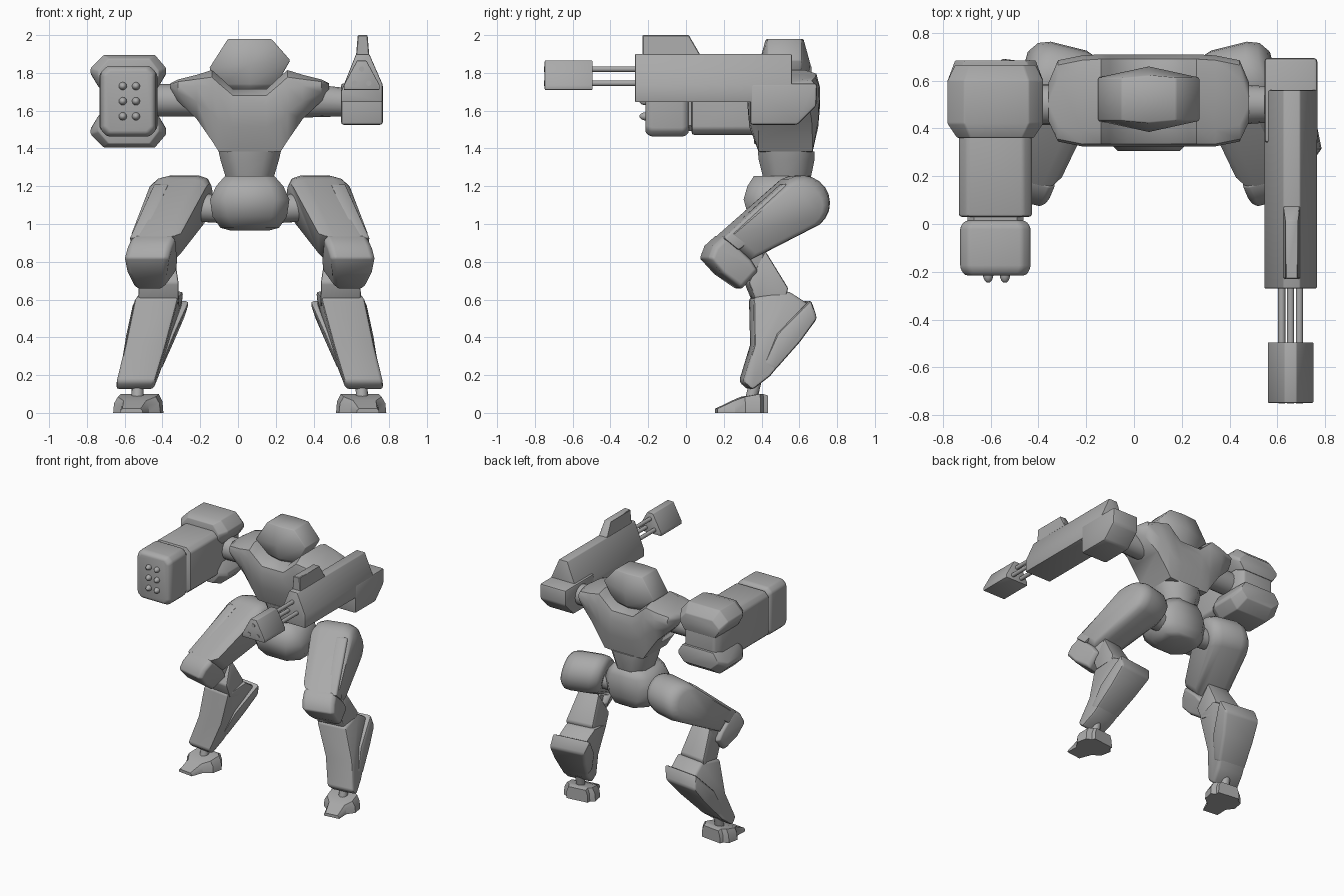
import bpy, bmesh, math
from mathutils import Vector

cube = bpy.data.objects.get("Cube")
if cube:
    bpy.data.objects.remove(cube, do_unlink=True)

C = 0.062                    # x of the body's mirror plane
grey = bpy.data.materials.new("plain grey")
grey.use_nodes = True
grey.diffuse_color = (0.4, 0.4, 0.4, 1)
grey.node_tree.nodes["Principled BSDF"].inputs["Base Color"].default_value = (0.4, 0.4, 0.4, 1)


def loft(name, rings, bevel=0.0, segs=2, smooth=35):
    """Skin a list of equal-length rings, cap the ends, round the hard edges."""
    bm = bmesh.new()
    vs = [[bm.verts.new(p) for p in ring] for ring in rings]
    n = len(vs[0])
    for a, b in zip(vs, vs[1:]):
        for i in range(n):
            j = (i + 1) % n
            bm.faces.new((a[i], a[j], b[j], b[i]))
    bm.faces.new(vs[0])
    bm.faces.new(vs[-1])
    bmesh.ops.recalc_face_normals(bm, faces=bm.faces)
    if bevel:
        sharp = [e for e in bm.edges if e.calc_face_angle(0) > math.radians(30)]
        bmesh.ops.bevel(bm, geom=sharp, offset=bevel, segments=segs, profile=0.5,
                        affect='EDGES', clamp_overlap=True)
        bmesh.ops.recalc_face_normals(bm, faces=bm.faces)
    for f in bm.faces:
        f.smooth = True
    me = bpy.data.meshes.new(name)
    bm.to_mesh(me)
    bm.free()
    me.set_sharp_from_angle(angle=math.radians(smooth))
    me.materials.append(grey)
    ob = bpy.data.objects.new(name, me)
    bpy.context.collection.objects.link(ob)
    return ob


def rod(name, a, b, r0, r1=None, n=16):
    """Round bar between two points."""
    a, b = Vector(a), Vector(b)
    r1 = r0 if r1 is None else r1
    q = (b - a).to_track_quat('Z', 'Y')
    circle = [(math.cos(t * math.tau / n), math.sin(t * math.tau / n)) for t in range(n)]
    return loft(name, [[p + q @ Vector((u * r, v * r, 0)) for u, v in circle]
                       for p, r in ((a, r0), (b, r1))])


def octagon(hu, hv, ch):
    return [(-hu, ch - hv), (ch - hu, -hv), (hu - ch, -hv), (hu, ch - hv),
            (hu, hv - ch), (hu - ch, hv), (ch - hu, hv), (-hu, hv - ch)]


def stack(name, levels):
    """Chamfered smooth body from (z, half width, front y, back y, chamfer) levels."""
    return loft(name, [[(C + u, (y0 + y1) / 2 + v, z) for u, v in octagon(h, (y1 - y0) / 2, ch)]
                       for z, h, y0, y1, ch in levels], smooth=62)


def along_y(name, section, steps, cx, cz, bevel=0.0):
    """Sweep an xz section along y with (y, x scale, z scale) steps."""
    return loft(name, [[(cx + u * sx, y, cz + v * sz) for u, v in section]
                       for y, sx, sz in steps], bevel)


FLAT = ((-1, 1), (1, 1))
CROWN = ((-1, .8), (-.82, .94), (-.5, 1), (.5, 1), (.82, .94), (1, .8))
SOFT = ((-1, .85), (-.8, 1), (.8, 1), (1, .85))


def limb(name, s, profile, centre, half, turn, slices=FLAT, bevel=0.0, smooth=40):
    """Side profile (y, z) given a width; the leg plane leans and is turned outwards."""
    ys, zs = zip(*profile)
    my, mz = (min(ys) + max(ys)) / 2, (min(zs) + max(zs)) / 2
    rings = []
    for k, f in slices:
        pts = [(my + (y - my) * f, mz + (z - mz) * f) for y, z in profile]
        rings.append([(C + s * (centre(y, z) + k * half(z)), y + turn * k * half(z), z)
                      for y, z in pts])
    return loft(name, rings, bevel, 2, smooth)


# Head: six-sided faceted block
loft("head", [[(C + u, 0.522 + v, z + tilt * u) for u, v in
               ((-a, -b), (0, -c), (a, -b), (a, b), (0, c), (-a, b))]
              for z, a, b, c, tilt in ((1.70, .07, .06, .08, 0), (1.735, .14, .08, .115, 0),
                                       (1.845, .215, .09, .137, .1), (1.98, .115, .09, .1, 0))],
     0.006, 1, 42)

# Torso: sections across the shoulders, dipped at the neck
half_torso = [(.42, 1.70, 1.745, .43, .59), (.38, 1.65, 1.765, .345, .685),
              (.28, 1.555, 1.79, .325, .705), (.20, 1.44, 1.815, .325, .71),
              (.165, 1.385, 1.785, .325, .71), (.09, 1.38, 1.715, .325, .71)]
rings = []
for side in (-1, 1):
    for off, z0, z1, y0, y1 in half_torso[::-side]:
        h = z1 - z0
        rings.append([(C + side * off, y, z) for y, z in (
            (y0 + .06, z0), (y1 - .04, z0), (y1 - .01, z0 + .4 * h), (y1, z1 - .25 * h),
            (y1 - .02, z1 - .05 * h), (y1 - .08, z1), (y0 + .07, z1), (y0 + .01, z1 - .1 * h),
            (y0, z1 - .25 * h), (y0 + .01, z0 + .4 * h))])
loft("torso", rings, smooth=45)

# Waist and pelvis
stack("waist", [(1.24, .125, .41, .66, .07), (1.34, .155, .385, .68, .08),
                (1.385, .165, .38, .68, .08)])
stack("pelvis", [(.965, .10, .42, .64, .05), (.98, .155, .38, .66, .07),
                 (1.04, .197, .33, .675, .08), (1.13, .21, .305, .68, .08),
                 (1.20, .178, .325, .675, .07), (1.255, .13, .36, .66, .05)])

# Legs
arc = [(.597 + .147 * math.cos(math.radians(t)), 1.11 + .147 * math.sin(math.radians(t)))
       for t in range(-50, 121, 17)]
for s, tag in ((1, "left"), (-1, "right")):
    thigh_x = lambda y, z: .714 - .255 * y - .17 * z
    calf_x = lambda y, z: .673 - .10 * y - .24 * z
    rod(tag + "_hip_joint", (C + s * .15, .55, 1.08), (C + s * .32, .57, 1.09), .075)
    limb(tag + "_thigh", s, arc + [(.17, .93), (.31, .80)], thigh_x,
         lambda z: .12 + min(.03, max(0, z - .88) * .15), .25, CROWN, smooth=50)
    limb(tag + "_thigh_plate", s, [(.19, .925), (.51, 1.215), (.60, 1.18), (.58, 1.10), (.27, .86)],
         lambda y, z: thigh_x(y, z) + .09, lambda z: .04, .25, FLAT, .012)
    limb(tag + "_knee", s, [(.18, .94), (.12, .885), (.095, .82), (.17, .735), (.28, .655),
                            (.36, .75), (.32, .81)], thigh_x,
         lambda z: .075 + min(.043, max(0, z - .65) * .35), .25, SOFT, .01)
    rod(tag + "_knee_joint", (C + s * .42, .34, .79), (C + s * .57, .38, .79), .055)
    limb(tag + "_upper_shin", s, [(.32, .69), (.41, .86), (.53, .66), (.50, .55), (.365, .58)],
         lambda y, z: .482, lambda z: .08 if z > .75 else .107, .12, FLAT, .012)
    limb(tag + "_calf", s, [(.345, .61), (.35, .36), (.29, .165), (.34, .12), (.435, .195),
                            (.62, .42), (.66, .56), (.53, .645)],
         calf_x, lambda z: .10 + max(0, z - .1) * .03, .12, FLAT, .018)
    limb(tag + "_calf_shell", s, [(.60, .555), (.645, .6), (.68, .50), (.59, .375), (.46, .225),
                                  (.40, .26), (.47, .42)],
         calf_x, lambda z: .105 + max(0, z - .22) * .12, .12, FLAT, .018)
    rod(tag + "_ankle", (C + s * .595, .34, .05), (C + s * .59, .38, .22), .032)
    # Foot: narrow toe, wide middle, short heel
    loft(tag + "_foot", [[(C + s * (.592 + .2 * (.33 - y)) + u, y + s * .12 * u, z) for u, z in
                          ((-w, 0), (w, 0), (w * .96, top * .6), (w * .8, top),
                           (-w * .8, top), (-w * .96, top * .6))]
                         for y, w, top in ((.16, .06, .022), (.25, .075, .065), (.30, .125, .085),
                                           (.38, .125, .10), (.40, .09, .10), (.425, .085, .092))],
         smooth=30)

# Shoulder joints
rod("right_shoulder_joint", (-.46, .5, 1.655), (-.17, .5, 1.655), .085)
rod("left_shoulder_joint", (.33, .5, 1.655), (.57, .5, 1.645), .092, .075)

# Right arm: launcher pod
PX, PZ = -.58, 1.65
box = octagon(.147, .187, .035)
along_y("launcher_front", box, [(-.215, .88, .9), (-.185, 1, 1), (-.01, 1, 1), (.015, .85, .9)],
        PX, PZ, .012)
along_y("launcher_neck", box, [(0, .8, .85), (.06, .8, .85)], PX, PZ)
along_y("launcher_body", box, [(.03, 1.04, .95), (.60, 1.04, .95), (.66, .85, .8)], PX, PZ, .012)
for s, tag, back in ((1, "upper", .665), (-1, "lower", .685)):
    shell = [(-.13, s * .245), (.14, s * .245), (.20, s * .175), (.20, s * .145), (.155, s * .07),
             (-.155, s * .07), (-.20, s * .145), (-.20, s * .175)]
    along_y("launcher_" + tag + "_shell", shell,
            [(.36, .8, .92), (.42, 1, 1), (.60, 1, 1), (back, .84, .75)], PX, PZ, .006)
for x in (-.61, -.54):
    for z in (1.57, 1.65, 1.73):
        dome = [(-.20, 1), (-.222, .95), (-.236, .7), (-.245, .3)]
        loft("missile_tip", [[(x + .022 * r * math.cos(t * math.tau / 12), y,
                               z + .022 * r * math.sin(t * math.tau / 12)) for t in range(12)]
                             for y, r in dome], smooth=50)

# Left arm: long gun with ridge, fin and rear housing
GX = .655
ridge = [(-.11, 1.645), (-.11, 1.70), (-.03, 1.90), (.04, 1.90), (.11, 1.74), (.11, 1.645)]
along_y("gun_body", ridge, [(-.27, 1, 1), (.56, 1, 1)], GX, 0, .006)
loft("gun_fin", [[(GX + .005 + k * w, y, z) for y, z, w in
                  ((-.23, 1.88, .036), (-.23, 2.0, .026), (.015, 2.0, .026), (.085, 1.88, .036))]
                 for k in (-1, 1)], .004, 1)
loft("gun_housing", [[(GX + x, y, z) for y, z in ((.34, 1.525), (.34, 1.745), (.695, 1.745),
                                                   (.69, 1.625), (.59, 1.525))]
                     for x in (-.11, .112)], .015)
for x, z in ((0, 1.82), (-.037, 1.745), (.037, 1.745)):
    rod("gun_barrel", (GX + x, -.26, z), (GX + x, -.52, z), .015)
    rod("barrel_tip", (GX + x, -.74, z), (GX + x, -.752, z), .014)
muzzle = [(-.095, 1.71), (-.095, 1.735), (-.025, 1.865), (.025, 1.865), (.095, 1.735), (.095, 1.71)]
along_y("gun_muzzle", muzzle, [(-.748, 1, 1), (-.495, 1, 1)], GX, 0, .004)
